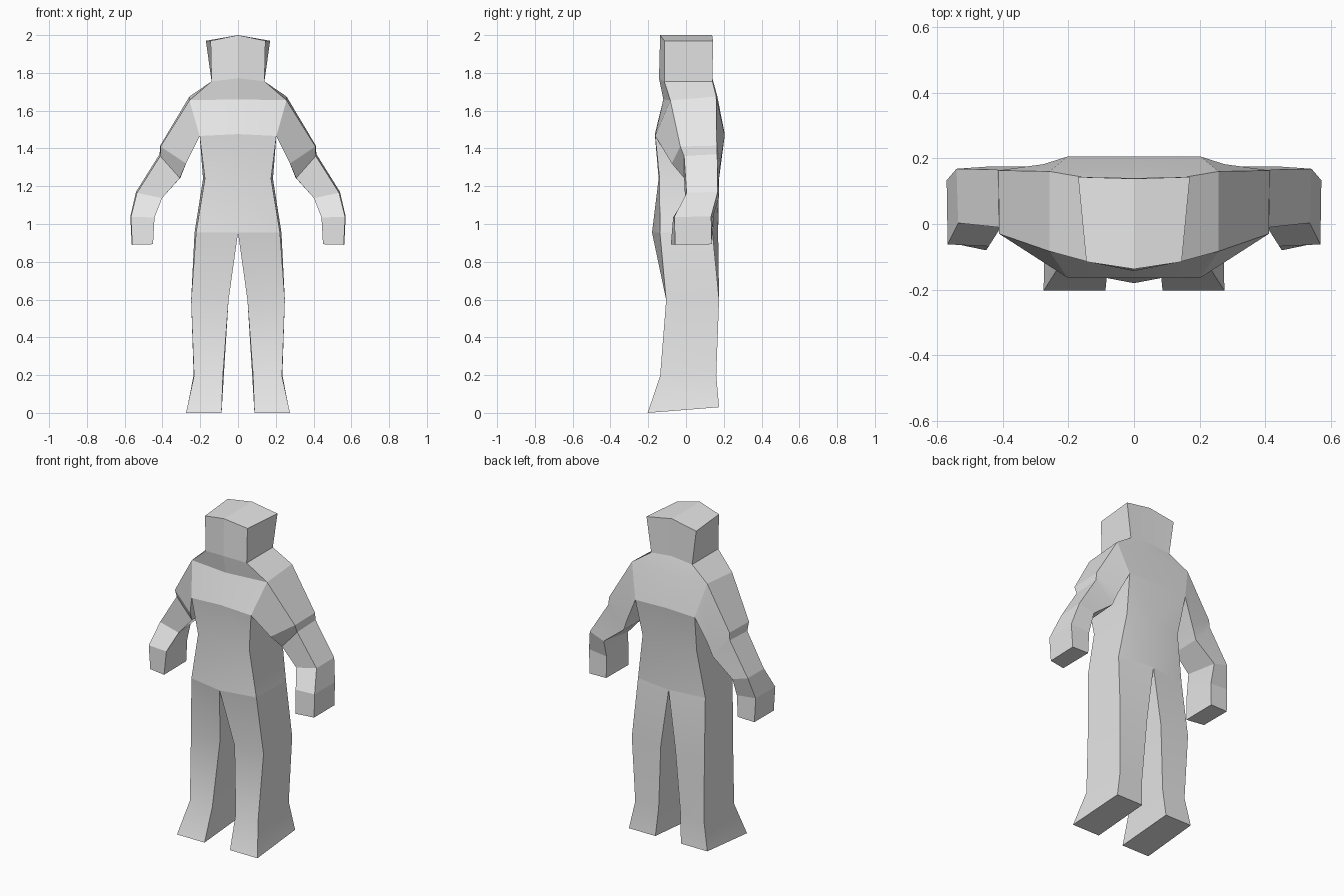
import bpy
import bmesh
from math import radians

cube = bpy.data.objects.get("Cube")
if cube:
    bpy.data.objects.remove(cube, do_unlink=True)

grey = bpy.data.materials.new("light grey")
grey.use_nodes = True
grey.diffuse_color = (0.8, 0.8, 0.8, 1)
grey.node_tree.nodes["Principled BSDF"].inputs["Base Color"].default_value = (0.8, 0.8, 0.8, 1)


def loft(name, rings, closed=False, cap_start=False, cap_end=False, skip=()):
    """Skin the +x half through rings listed top to bottom, then mirror it."""
    bm = bmesh.new()
    loops = [[bm.verts.new(p) for p in ring] for ring in rings]
    for r, (up, low) in enumerate(zip(loops, loops[1:])):
        count = len(up)
        for i in range(count if closed else count - 1):
            j = (i + 1) % count
            if (r, i) not in skip:
                bm.faces.new((up[i], low[i], low[j], up[j]))
    if cap_start:
        bm.faces.new(loops[0])
    if cap_end:
        bm.faces.new(loops[-1][::-1])
    mesh = bpy.data.meshes.new(name)
    bm.to_mesh(mesh)
    bm.free()
    mesh.materials.append(grey)
    obj = bpy.data.objects.new(name, mesh)
    bpy.context.collection.objects.link(obj)
    bpy.ops.object.select_all(action="DESELECT")
    obj.select_set(True)
    bpy.context.view_layer.objects.active = obj
    mirror = obj.modifiers.new("Mirror", "MIRROR")
    mirror.merge_threshold = 0.0005
    bpy.ops.object.modifier_apply(modifier=mirror.name)
    bpy.ops.object.shade_smooth_by_angle(angle=radians(15))
    return obj


# Rings run front to back: centre or inner front, outer front, outer back, centre or inner back
crown = [(0, -.137, 2), (.145, -.115, 1.97), (.17, .143, 1.97), (0, .138, 2)]
neck = [(0, -.143, 1.772), (.14, -.115, 1.755), (.14, .14, 1.755), (0, .14, 1.77)]
shoulder = [(0, -.12, 1.66), (.257, -.083, 1.655), (.257, .16, 1.675), (0, .165, 1.68)]
chest = [(0, -.165, 1.476), (.203, -.163, 1.466), (.203, .205, 1.47), (0, .205, 1.476)]
waist = [(0, -.145, 1.24), (.175, -.14, 1.24), (.185, .16, 1.24), (0, .175, 1.24)]
hip = [(0, -.18, .955), (.222, -.138, .955), (.23, .14, .955), (0, .17, .955)]

loft("head", [crown, neck], cap_start=True)

# The torso side is left open where each arm joins
loft("torso", [neck, shoulder, chest, waist, hip], skip={(1, 1)})

# Upper arm, elbow, forearm and hand
arm_root = [chest[1], shoulder[1], shoulder[2], chest[2]]
arm_elbow = [(.275, -.075, 1.32), (.41, -.03, 1.41), (.412, .163, 1.415), (.275, .182, 1.32)]
arm_bend = [(.308, -.01, 1.243), (.412, -.01, 1.36), (.415, .165, 1.37), (.305, .175, 1.245)]
arm_wrist = [(.402, -.005, 1.137), (.535, .003, 1.165), (.54, .168, 1.17), (.44, .175, 1.14)]
arm_palm = [(.442, -.068, 1.035), (.567, -.062, 1.037), (.57, .133, 1.04), (.445, .14, 1.03)]
arm_tip = [(.45, -.08, .893), (.56, -.057, .89), (.563, .137, .893), (.45, .137, .895)]
loft("arms", [arm_root, arm_elbow, arm_bend, arm_wrist, arm_palm, arm_tip],
     closed=True, cap_end=True)

# Legs and feet share the crotch edge on the centre line
leg_knee = [(.05, -.105, .598), (.248, -.105, .598), (.248, .175, .6), (.05, .175, .6)]
leg_ankle = [(.08, -.137, .195), (.233, -.137, .195), (.235, .16, .2), (.075, .16, .2)]
leg_sole = [(.087, -.203, 0), (.275, -.203, 0), (.268, .175, .03), (.087, .175, .03)]
loft("legs", [hip, leg_knee, leg_ankle, leg_sole], closed=True, cap_end=True)
